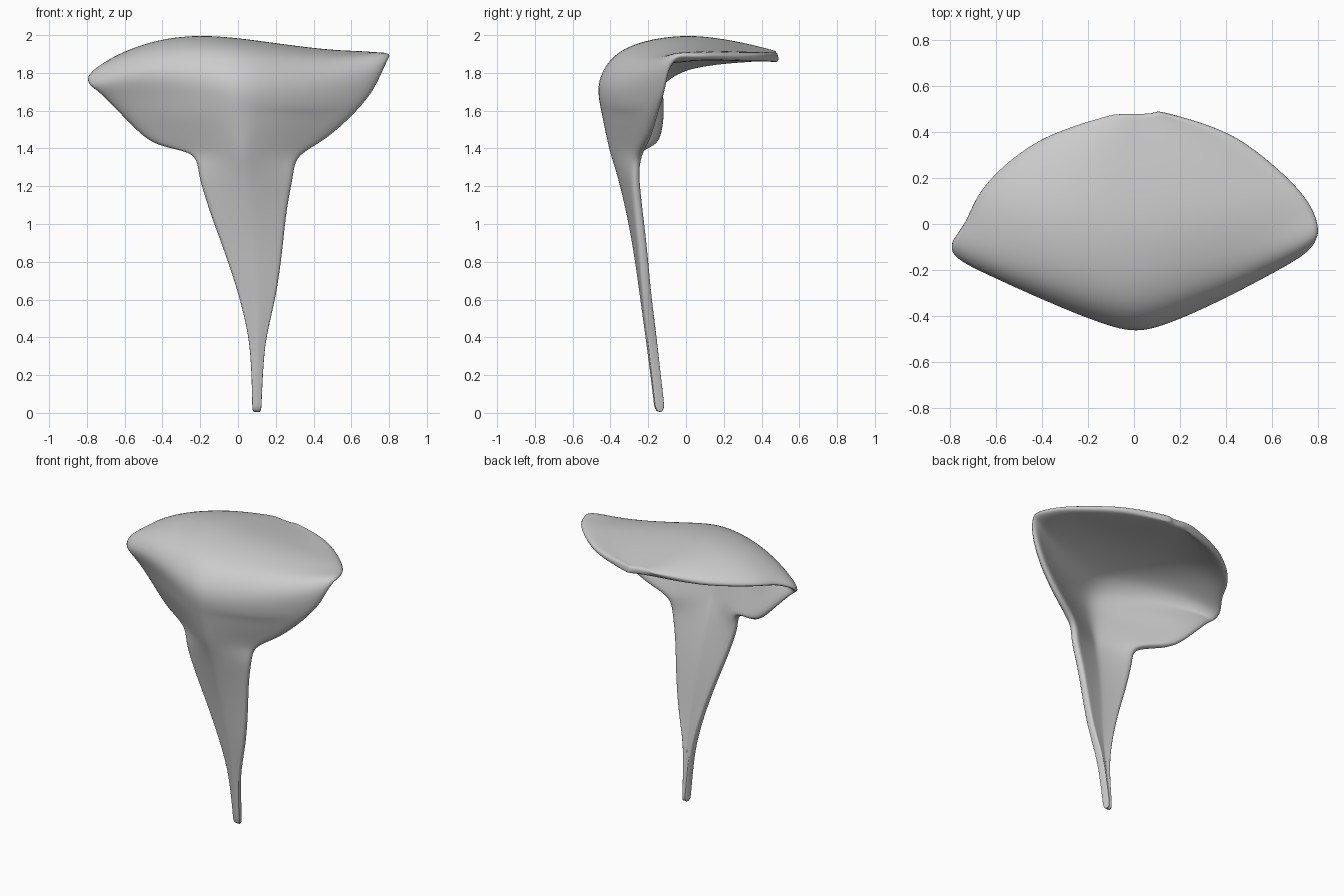
import bpy
from mathutils import Vector

# Rows run from the stem tip, up the front wall, over the hood to the back rim.
# Each row: left edge, outer centre line, right edge.
stem_rows = [
    ((.073, -.158, .00), (.100, -.165, .00), (.126, -.158, .00)),
    ((.070, -.175, .15), (.100, -.182, .15), (.132, -.175, .15)),
    ((.055, -.200, .38), (.105, -.212, .38), (.150, -.200, .38)),
    ((.000, -.230, .62), (.100, -.245, .62), (.205, -.230, .62)),
    ((-.08, -.255, .86), (.080, -.280, .86), (.240, -.250, .86)),
    ((-.155, -.275, 1.06), (.060, -.318, 1.06), (.263, -.270, 1.06)),
    ((-.215, -.290, 1.25), (.045, -.365, 1.25), (.300, -.285, 1.25)),
    ((-.250, -.270, 1.37), (.030, -.405, 1.37), (.330, -.265, 1.355)),
]
hood_rows = [
    ((-.46, -.170, 1.415), (.02, -.435, 1.48), (.47, -.215, 1.44)),
    ((-.62, -.140, 1.56), (.01, -.460, 1.59), (.62, -.175, 1.57)),
    ((-.73, -.145, 1.67), (.01, -.480, 1.70), (.735, -.135, 1.71)),
    ((-.795, -.150, 1.73), (.01, -.460, 1.80), (.79, -.110, 1.84)),
    ((-.815, -.090, 1.79), (.01, -.380, 1.90), (.81, -.050, 1.915)),
    ((-.75, .010, 1.84), (.00, -.240, 1.96), (.79, .050, 1.915)),
    ((-.69, .140, 1.865), (.00, -.050, 1.985), (.725, .150, 1.915)),
    ((-.57, .270, 1.88), (.00, .120, 1.975), (.60, .270, 1.91)),
    ((-.40, .385, 1.89), (.00, .280, 1.95), (.43, .390, 1.91)),
    ((-.20, .455, 1.90), (.01, .410, 1.925), (.23, .460, 1.91)),
    ((-.07, .485, 1.905), (.02, .485, 1.91), (.10, .485, 1.91)),
]
rows = [[Vector(p) for p in r] for r in stem_rows + hood_rows]


def spline(pts, steps):
    """Catmull-Rom samples through the points."""
    ext = [2 * pts[0] - pts[1]] + pts + [2 * pts[-1] - pts[-2]]
    out = []
    for a, b, c, d in zip(ext, ext[1:], ext[2:], ext[3:]):
        for k in range(steps):
            t = k / steps
            out.append(.5 * (2 * b + (c - a) * t + (2 * a - 5 * b + 4 * c - d) * t**2
                             + (3 * b - a - 3 * c + d) * t**3))
    return out + [pts[-1]]


# Loft the sheet: pointed bow in plan, rounded dome in height
left, mid, right = (spline([r[i] for r in rows], 2) for i in range(3))
COLS = 10
verts, faces = [], []
for l, c, r in zip(left, mid, right):
    for j in range(COLS + 1):
        v = 2 * j / COLS - 1
        e = (r if v > 0 else l) - c
        a = abs(v)
        x = c.x + e.x * a
        tilt = -.12 * (x - c.x) * (1 - a * a) if c.z > 1.6 else 0
        verts.append((x, c.y + e.y * a**1.25, c.z + e.z * a**2.2 + tilt))
W = COLS + 1
for i in range(len(mid) - 1):
    for j in range(COLS):
        k = i * W + j
        faces.append((k, k + 1, k + W + 1, k + W))

mesh = bpy.data.meshes.new("hooded_petal")
mesh.from_pydata(verts, [], faces)
petal = bpy.data.objects.new("hooded_petal", mesh)
bpy.context.collection.objects.link(petal)
for p in mesh.polygons:
    p.use_smooth = True

# Give the sheet thickness, then round it off
solid = petal.modifiers.new("thickness", 'SOLIDIFY')
solid.thickness = .05
solid.offset = -1
sub = petal.modifiers.new("rounding", 'SUBSURF')
sub.levels = sub.render_levels = 2
